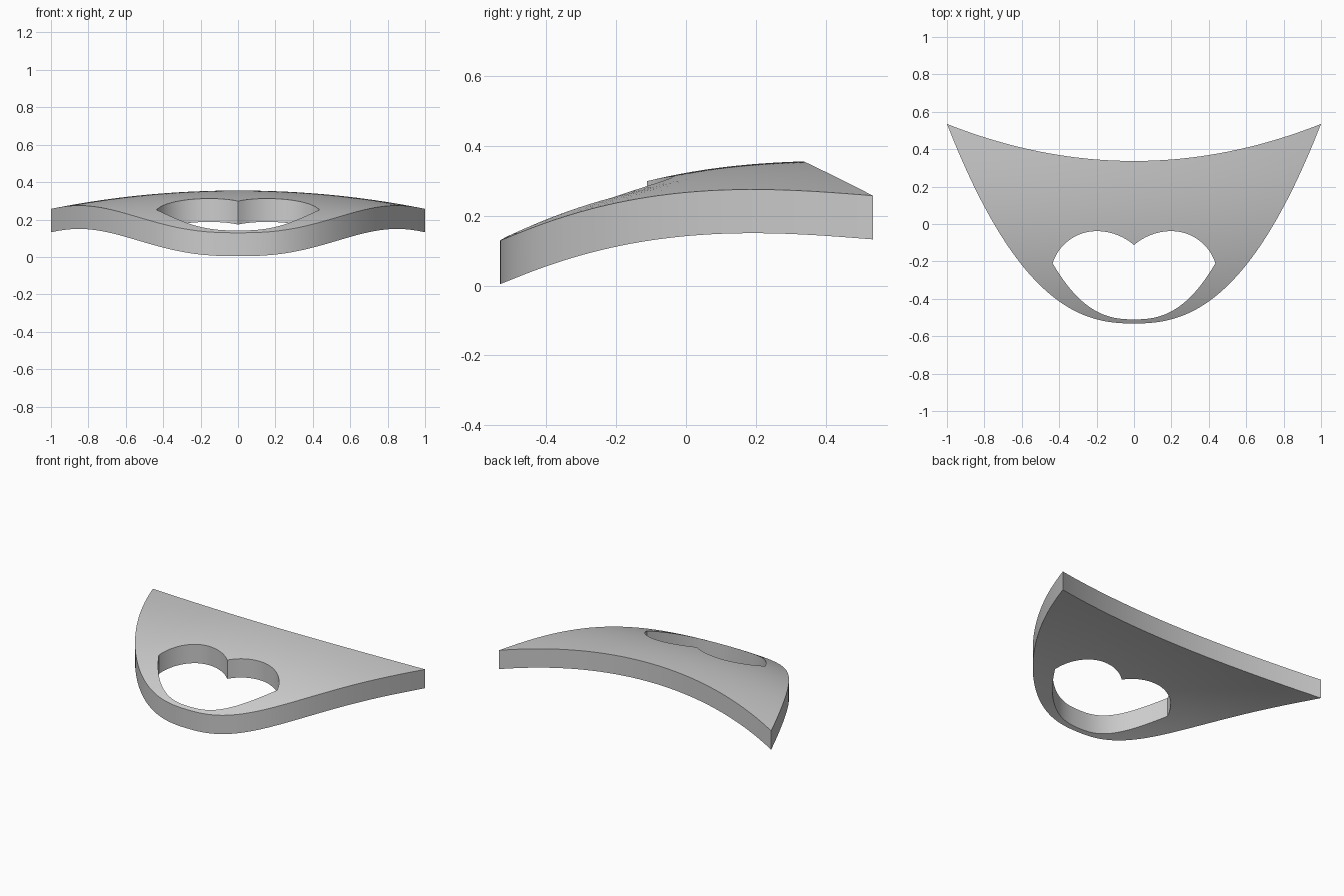
import bpy, bmesh, math

cube = bpy.data.objects.get("Cube")
if cube:
    bpy.data.objects.remove(cube, do_unlink=True)

THICK = 0.125
CORNER_X, CORNER_Y = 0.435, -0.21   # widest point of the heart opening
TIP_Y, FRONT_Y = 0.535, -0.532


# Plan outlines, each as y over distance from the centre line
def front_edge(x):
    return FRONT_Y + (TIP_Y - FRONT_Y) * x ** 2.4


def back_edge(x):
    return 0.337 + (TIP_Y - 0.337) * x * x


def heart_top(x):
    r = 0.307 if x < 0.2 else 0.2466
    return -0.038 - r + math.sqrt(r * r - (x - 0.2) ** 2)


def heart_bottom(x):
    return -0.51 + (CORNER_Y + 0.51) * (x / CORNER_X) ** 2.5


def seam(x):
    return CORNER_Y + (TIP_Y - CORNER_Y) * (x - CORNER_X) / (1 - CORNER_X)


# Domed upper surface
def height(x, y):
    return 0.357 - 0.21 * max(0.5 - y, 0) ** 2.6 - 0.1 * x * x


# Columns of the right half, then mirrored to the other side
inner = [CORNER_X * math.sin(math.pi / 2 * i / 32) for i in range(32)]
outer = [CORNER_X + (1 - CORNER_X) * i / 32 for i in range(33)]
half = inner + outer
columns = [-x for x in reversed(half[1:])] + half

bm = bmesh.new()


def add_strip(low, high, rows):
    previous = None
    for x in columns:
        a, b = low(abs(x)), high(abs(x))
        ys = [a + (b - a) * j / rows for j in range(rows + 1)]
        line = [bm.verts.new((x, y, height(x, y))) for y in ys]
        if previous:
            for j in range(rows):
                bm.faces.new((previous[j], line[j], line[j + 1], previous[j + 1]))
        previous = line


# Rim in front of the heart, and the broad panel behind it
add_strip(front_edge, lambda x: heart_bottom(x) if x < CORNER_X else seam(x), 6)
add_strip(lambda x: heart_top(x) if x < CORNER_X else seam(x), back_edge, 14)
bmesh.ops.remove_doubles(bm, verts=bm.verts, dist=0.0003)

# Give the sheet its vertical thickness
result = bmesh.ops.extrude_face_region(bm, geom=bm.faces[:], use_keep_orig=True)
lower = [v for v in result["geom"] if isinstance(v, bmesh.types.BMVert)]
bmesh.ops.translate(bm, verts=lower, vec=(0, 0, -THICK))
bmesh.ops.recalc_face_normals(bm, faces=bm.faces[:])

mesh = bpy.data.meshes.new("curved_plate")
bm.to_mesh(mesh)
bm.free()
plate = bpy.data.objects.new("curved_plate_with_heart_opening", mesh)
bpy.context.collection.objects.link(plate)

# Plain grey
grey = bpy.data.materials.new("light_grey")
grey.use_nodes = True
colour = (0.6, 0.6, 0.6, 1)
grey.diffuse_color = colour
grey.node_tree.nodes["Principled BSDF"].inputs["Base Color"].default_value = colour
mesh.materials.append(grey)

bpy.context.view_layer.objects.active = plate
plate.select_set(True)
bpy.ops.object.shade_smooth_by_angle(angle=math.radians(30))
